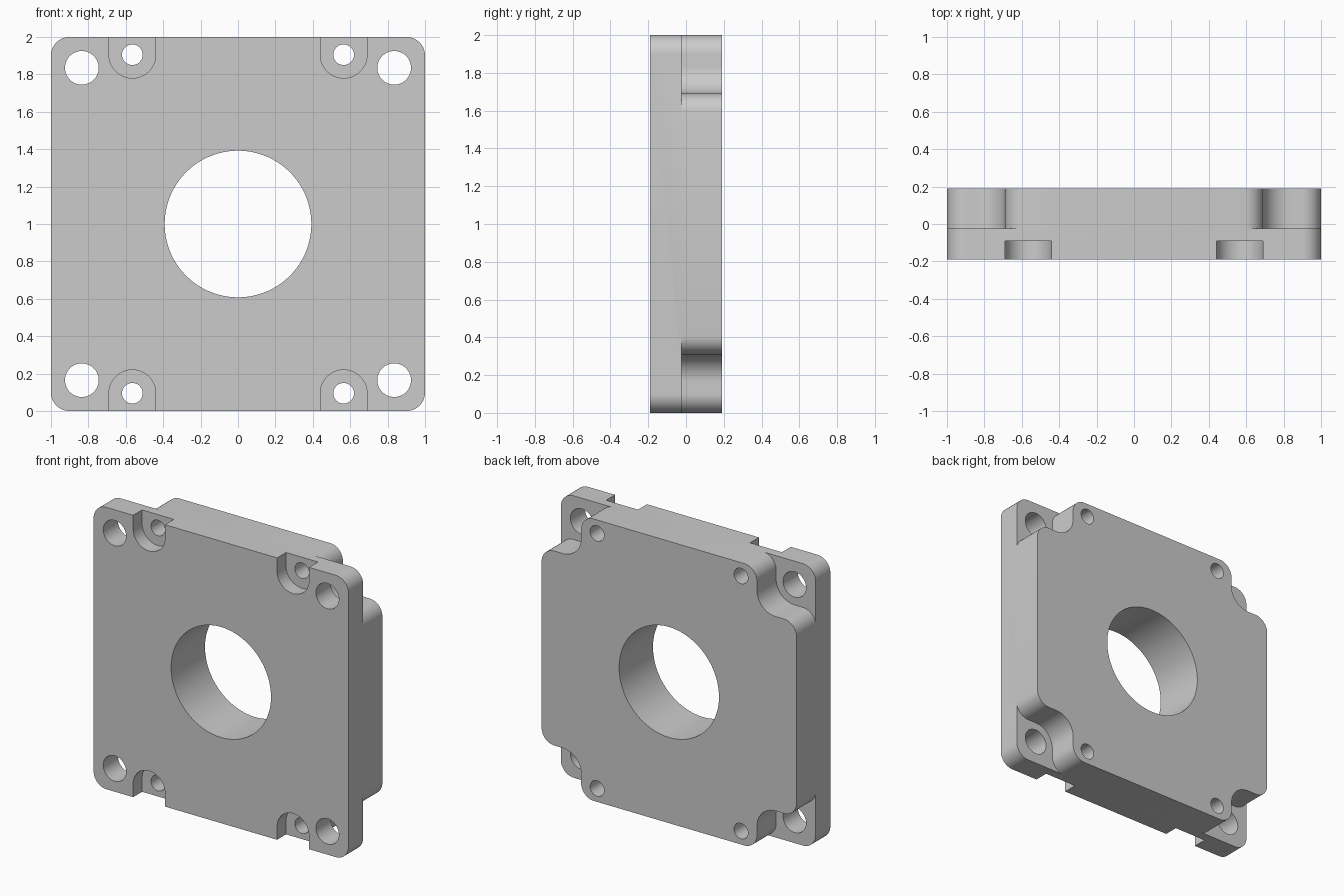
import bpy
import bmesh
import math
from mathutils import Vector

default_cube = bpy.data.objects.get("Cube")
if default_cube:
    bpy.data.objects.remove(default_cube, do_unlink=True)

FRONT, BACK = -0.19, 0.19
FLANGE_BACK = -0.025
SLOT_FLOOR = -0.09
MID_Z = 1.0
CLEAR = 0.1          # how far cutters reach past the block


def rounded(corners, segments=16):
    """Outline with right-angled corners (u, v, radius) turned into arcs."""
    points = []
    for i, (u, v, radius) in enumerate(corners):
        p = Vector((u, v))
        if radius == 0:
            points.append(p)
            continue
        to_prev = (Vector(corners[i - 1][:2]) - p).normalized()
        to_next = (Vector(corners[(i + 1) % len(corners)][:2]) - p).normalized()
        centre = p + (to_prev + to_next) * radius
        for k in range(segments + 1):
            t = math.pi / 2 * k / segments
            points.append(centre - (to_next * math.cos(t) + to_prev * math.sin(t)) * radius)
    return points


def circle(u, v, radius, segments=64):
    angles = [2 * math.pi * k / segments for k in range(segments)]
    return [Vector((u + radius * math.cos(a), v + radius * math.sin(a))) for a in angles]


def prism(name, outline, y0, y1, sx=1, sz=1):
    """Extrude an outline in the xz plane from y0 to y1, optionally mirrored."""
    bm = bmesh.new()
    verts = [bm.verts.new((sx * p.x, y0, MID_Z + sz * p.y)) for p in outline]
    face = bm.faces.new(verts)
    extruded = bmesh.ops.extrude_face_region(bm, geom=[face])["geom"]
    moved = [g for g in extruded if isinstance(g, bmesh.types.BMVert)]
    bmesh.ops.translate(bm, verts=moved, vec=(0, y1 - y0, 0))
    bmesh.ops.remove_doubles(bm, verts=bm.verts, dist=1e-5)
    bmesh.ops.recalc_face_normals(bm, faces=bm.faces)
    mesh = bpy.data.meshes.new(name)
    bm.to_mesh(mesh)
    bm.free()
    obj = bpy.data.objects.new(name, mesh)
    bpy.context.collection.objects.link(obj)
    return obj


def cut(target, cutter):
    cutter.hide_render = True
    mod = target.modifiers.new("Cut", "BOOLEAN")
    mod.operation = "DIFFERENCE"
    mod.solver = "EXACT"
    mod.object = cutter
    bpy.context.view_layer.objects.active = target
    bpy.ops.object.modifier_apply(modifier=mod.name)
    bpy.data.objects.remove(cutter, do_unlink=True)


# Square block with rounded corners
block = [(-1, -1, 0.1), (1, -1, 0.1), (1, 1, 0.1), (-1, 1, 0.1)]
plate = prism("mounting_plate", rounded(block), FRONT, BACK)

# Central bore
cut(plate, prism("bore_cutter", circle(0, 0, 0.392, 128), FRONT - CLEAR, BACK + CLEAR))

# Corner relief: rounded lips at the edges, hollow around the bolt
edge, wall, lip, far = 1.0005, 0.69, 0.1, 1.2
start = wall - lip
relief = rounded([
    (far, start, 0), (edge, start, 0), (edge, wall, lip), (wall, wall, 0.145),
    (wall, edge, lip), (start, edge, 0), (start, far, 0), (far, far, 0)])

# Open-ended counterbore slot on the front
slot = rounded([(0.44, far, 0), (0.44, 0.78, 0.125), (0.69, 0.78, 0.125), (0.69, far, 0)])

bolt_hole = circle(0.835, 0.835, 0.09)
screw_hole = circle(0.565, 0.905, 0.055)

for sx in (-1, 1):
    for sz in (-1, 1):
        for outline, y0, y1 in (
            (relief, FLANGE_BACK, BACK + CLEAR),
            (slot, FRONT - CLEAR, SLOT_FLOOR),
            (bolt_hole, FRONT - CLEAR, BACK + CLEAR),
            (screw_hole, FRONT - CLEAR, BACK + CLEAR),
        ):
            cut(plate, prism("cutter", outline, y0, y1, sx, sz))

# Plain grey metal
grey = bpy.data.materials.new("grey_metal")
grey.use_nodes = True
colour = (0.6, 0.6, 0.6, 1)
grey.diffuse_color = colour
for node in grey.node_tree.nodes:
    if node.type == "BSDF_PRINCIPLED":
        node.inputs["Base Color"].default_value = colour
plate.data.materials.clear()
plate.data.materials.append(grey)

# Smooth curved walls, crisp edges
bpy.ops.object.select_all(action="DESELECT")
plate.select_set(True)
bpy.context.view_layer.objects.active = plate
bpy.ops.object.shade_smooth_by_angle(angle=math.radians(30))
